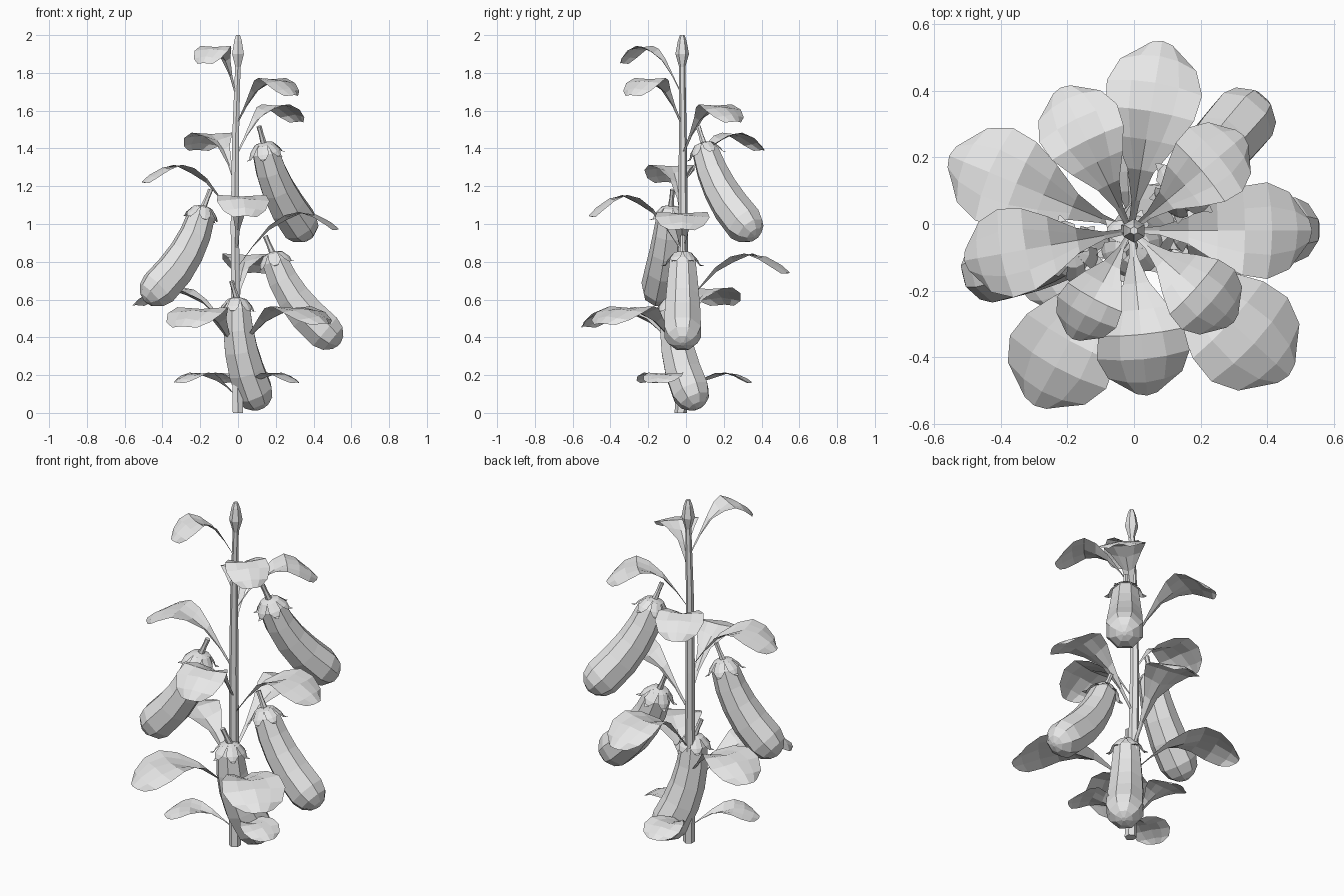
import bpy
from math import sin, cos, pi, atan2, hypot
from mathutils import Vector

if "Cube" in bpy.data.objects:
    bpy.data.objects.remove(bpy.data.objects["Cube"], do_unlink=True)

grey = bpy.data.materials.new("plain_grey")
grey.use_nodes = True
grey.diffuse_color = (0.8, 0.8, 0.8, 1)
grey.node_tree.nodes["Principled BSDF"].inputs["Base Color"].default_value = (0.8, 0.8, 0.8, 1)

UP = Vector((0, 0, 1))
SIDE = Vector((1, 0, 0))
AXIS = Vector((-0.01, -0.02, 0))


def add_mesh(name, verts, faces):
    mesh = bpy.data.meshes.new(name)
    mesh.from_pydata([tuple(v) for v in verts], [], faces)
    mesh.materials.append(grey)
    mesh.update()
    obj = bpy.data.objects.new(name, mesh)
    bpy.context.collection.objects.link(obj)
    return obj


def tube(name, rings, sides, u):
    """Skin rings of (centre, tangent, radius); u is the fixed sideways direction."""
    verts, faces = [], []
    for centre, tangent, radius in rings:
        v = tangent.cross(u)
        for k in range(sides):
            a = 2 * pi * (k + 0.5) / sides
            verts.append(centre + radius * (u * cos(a) + v * sin(a)))
    for i in range(len(rings) - 1):
        for k in range(sides):
            a, b = i * sides + k, i * sides + (k + 1) % sides
            faces.append((a, b, b + sides, a + sides))
    faces.append(tuple(reversed(range(sides))))
    faces.append(tuple(range(len(verts) - sides, len(verts))))
    return add_mesh(name, verts, faces)


# Main stem with a pointed bud on top
def upright(points):
    return [(Vector((x, y, z)), UP, r) for x, y, z, r in points]


tube("stem", upright([(0, -0.028, 0, 0.032), (-0.012, -0.02, 0.5, 0.028),
                      (-0.017, -0.015, 1.0, 0.025), (-0.013, -0.017, 1.45, 0.021),
                      (0, -0.02, 1.86, 0.016)]), 6, SIDE)
tube("top_bud", upright([(0, -0.02, z, r) for z, r in
                         [(1.83, 0.016), (1.9, 0.036), (1.97, 0.023), (2.0, 0.012)]]), 6, SIDE)


# Hanging fruit: curved body, sepal crown and cut stalk
def fruit(name, neck, end):
    p0, p2 = Vector(neck), Vector(end)
    out = Vector((p2.x - p0.x, p2.y - p0.y, 0)).normalized()
    u = UP.cross(out)
    p1 = (p0 + p2) / 2 - out * 0.07 - UP * 0.03

    def at(t):
        pos = p0 * (1 - t) ** 2 + p1 * 2 * t * (1 - t) + p2 * t * t
        return pos, ((p1 - p0) * (1 - t) + (p2 - p1) * t).normalized()

    rings = []
    for t, r in [(0, 0.045), (0.08, 0.074), (0.3, 0.085), (0.52, 0.094), (0.75, 0.102), (1, 0.105)]:
        rings.append((*at(t), r))
    tip, direction = at(1)
    for d, r in [(0.055, 0.086), (0.09, 0.048), (0.102, 0.012)]:
        rings.append((tip + direction * d, direction, r))
    tube(name + "_body", rings, 8, u)

    # Sepals lie on the shoulder and curl away at their points
    top, axis = at(0)
    v = axis.cross(u)
    verts, faces = [], []
    rows = [(-0.012, 0.016, 0.52), (-0.002, 0.052, 0.52), (0.036, 0.083, 0.4),
            (0.06, 0.092, 0.16), (0.064, 0.112, 0.02)]
    for k in range(6):
        start = len(verts)
        for d, r, spread in rows:
            for side in (-1, 0, 1):
                a = 2 * pi * k / 6 + side * spread
                verts.append(top + axis * d + r * (u * cos(a) + v * sin(a)))
        for i in range(len(rows) - 1):
            for c in (0, 1):
                q = start + i * 3 + c
                faces.append((q, q + 1, q + 4, q + 3))
    add_mesh(name + "_sepals", verts, faces)

    lean = (UP - out * 0.42).normalized()
    tube(name + "_stalk", [(top - lean * 0.005, lean, 0.018), (top + lean * 0.06, lean, 0.013),
                           (top + lean * 0.105, lean, 0.014)], 6, u)


fruit("upper_fruit", (0.138, 0.095, 1.42), (0.325, 0.31, 1.0))
fruit("right_fruit", (-0.185, -0.08, 1.085), (-0.42, -0.135, 0.66))
fruit("left_fruit", (0.185, -0.018, 0.84), (0.46, -0.018, 0.43))
fruit("lower_fruit", (-0.005, -0.065, 0.6), (0.085, 0.025, 0.112))


# Arching leaf: narrow cupped stalk opening into a rounded drooping blade
LEAF_ROWS = [  # reach, rise, droop, width, cup
    (0.0, -1.0, 0, 0.05, 0.3), (0.16, -0.6, 0, 0.09, 0.5), (0.32, -0.27, 0, 0.28, 0.55),
    (0.48, -0.09, 0, 0.65, 0.3), (0.63, 0, 0, 0.92, 0.06), (0.78, 0, -0.2, 1.0, -0.1),
    (0.92, 0, -0.65, 0.8, -0.15), (1.0, 0, -1.0, 0.45, -0.1)]


def leaf(name, tip_x, tip_y, peak, width, rise, droop):
    dx, dy = tip_x - AXIS.x, tip_y - AXIS.y
    angle, length = atan2(dy, dx), hypot(dx, dy)
    out = Vector((cos(angle), sin(angle), 0))
    across = UP.cross(out)
    verts, faces = [], []
    for reach, low, drop, w, cup in LEAF_ROWS:
        half = width * w / 2
        for c in (-1, -0.5, 0, 0.5, 1):
            z = peak + low * rise + drop * droop + cup * half * (abs(c) - 0.5)
            pull = 0.06 * c * c * reach ** 3
            verts.append(AXIS + out * length * (reach - pull) + across * half * c + UP * z)
    for i in range(len(LEAF_ROWS) - 1):
        for c in range(4):
            q = i * 5 + c
            faces.append((q, q + 5, q + 6, q + 1))
    add_mesh(name, verts, faces)


LEAVES = [  # tip x, tip y, peak height, width, rise, droop
    (-0.33, -0.21, 0.21, 0.22, 0.12, 0.05),
    (0.32, -0.16, 0.21, 0.22, 0.12, 0.05),
    (-0.03, 0.35, 0.21, 0.22, 0.12, 0.05),
    (0.465, -0.455, 0.56, 0.34, 0.25, 0.09),
    (-0.3, -0.545, 0.555, 0.33, 0.25, 0.1),
    (-0.555, 0.205, 0.66, 0.3, 0.26, 0.09),
    (0.085, 0.55, 0.84, 0.29, 0.3, 0.1),
    (0.535, -0.02, 1.06, 0.29, 0.3, 0.09),
    (0.04, -0.515, 1.15, 0.28, 0.3, 0.11),
    (-0.51, -0.11, 1.31, 0.27, 0.3, 0.09),
    (-0.22, 0.41, 1.48, 0.26, 0.28, 0.09),
    (0.33, 0.265, 1.63, 0.25, 0.27, 0.09),
    (0.3, -0.295, 1.77, 0.24, 0.25, 0.09),
    (-0.185, -0.345, 1.94, 0.2, 0.26, 0.09)]
for i, spec in enumerate(LEAVES):
    leaf(f"leaf_{i + 1}", *spec)
